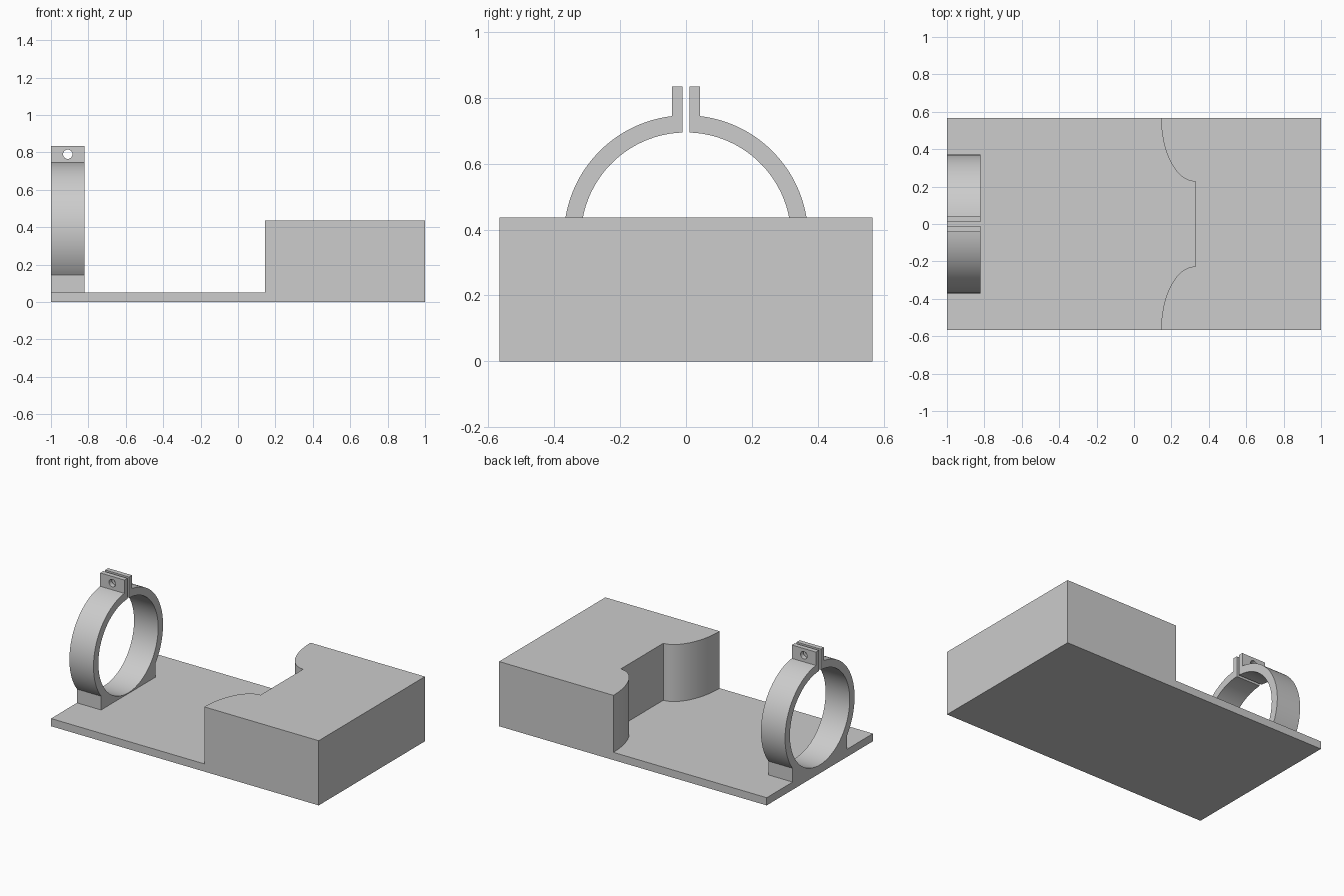
import bpy, bmesh
from math import sin, cos, pi, radians, asin, acos, sqrt
from mathutils import Vector

cube = bpy.data.objects.get("Cube")
if cube:
    bpy.data.objects.remove(cube, do_unlink=True)

# One plain grey for everything
grey = bpy.data.materials.new("light grey")
grey.use_nodes = True
colour = (0.604, 0.604, 0.604, 1)
grey.diffuse_color = colour
grey.node_tree.nodes["Principled BSDF"].inputs["Base Color"].default_value = colour


def prism(name, outline, direction):
    """Extrude a closed outline of 3D points along a direction."""
    bm = bmesh.new()
    face = bm.faces.new([bm.verts.new(p) for p in outline])
    result = bmesh.ops.extrude_face_region(bm, geom=[face])
    moved = [v for v in result["geom"] if isinstance(v, bmesh.types.BMVert)]
    bmesh.ops.translate(bm, verts=moved, vec=Vector(direction))
    bmesh.ops.recalc_face_normals(bm, faces=bm.faces)
    mesh = bpy.data.meshes.new(name)
    bm.to_mesh(mesh)
    bm.free()
    mesh.materials.append(grey)
    obj = bpy.data.objects.new(name, mesh)
    bpy.context.collection.objects.link(obj)
    return obj


def select(obj):
    bpy.ops.object.select_all(action="DESELECT")
    obj.select_set(True)
    bpy.context.view_layer.objects.active = obj


def cut(obj, cutter):
    """Subtract the cutter, remove it and shade the result."""
    cutter.hide_render = True
    mod = obj.modifiers.new("cut", "BOOLEAN")
    mod.operation = "DIFFERENCE"
    mod.solver = "EXACT"
    mod.object = cutter
    select(obj)
    bpy.ops.object.modifier_apply(modifier=mod.name)
    bpy.data.objects.remove(cutter, do_unlink=True)
    select(obj)
    bpy.ops.object.shade_smooth_by_angle(angle=radians(25))


def arc(radius, start, end, steps, centre):
    """Points in the y-z plane; angles run from +y towards +z."""
    angles = [start + (end - start) * i / steps for i in range(steps + 1)]
    return [(radius * cos(a), centre + radius * sin(a)) for a in angles]


# Base plate with raised block: a full slab with the open area cut away
half_y, top, floor = 0.567, 0.437, 0.052
corners = [(-1, -half_y), (1, -half_y), (1, half_y), (-1, half_y)]
base = prism("base_with_block", [(x, y, 0) for x, y in corners], (0, 0, top))

# Cutter with a square-backed notch between two elliptical lobes
lobe_x, notch_x, notch_y = 0.145, 0.328, 0.227
steps = 24
lobe = [(notch_x - (notch_x - lobe_x) * cos(pi / 2 * i / steps),
         half_y - (half_y - notch_y) * sin(pi / 2 * i / steps))
        for i in range(steps + 1)]
side = [(-1.1, 0.7), (lobe_x, 0.7)] + lobe
outline = side + [(x, -y) for x, y in reversed(side)]
cut(base, prism("open_area_cutter", [(x, y, floor) for x, y in outline], (0, 0, 1)))

# Split clamp ring with foot and two upright tabs, as one profile
centre, outer, inner = 0.376, 0.371, 0.319
slit, tab, tab_top, foot_top = 0.01, 0.042, 0.835, 0.145
low = asin((foot_top - centre) / outer)
half = [(slit, tab_top), (tab, tab_top)]
half += arc(outer, acos(tab / outer), low, 48, centre)
half += [(outer * cos(low), floor)]
left = [(-y, z) for y, z in reversed(half)]
gap = acos(slit / inner)
bore = arc(inner, pi - gap, 2 * pi + gap, 96, centre)
profile = half + left + bore
clamp = prism("clamp_ring", [(-1, y, z) for y, z in profile], (0.18, 0, 0))

# Bolt hole through both tabs
hole = [(-0.91 + y, -0.2, z) for y, z in arc(0.025, 0, 2 * pi, 32, 0.79)[:-1]]
cut(clamp, prism("bolt_hole_cutter", hole, (0, 0.4, 0)))
